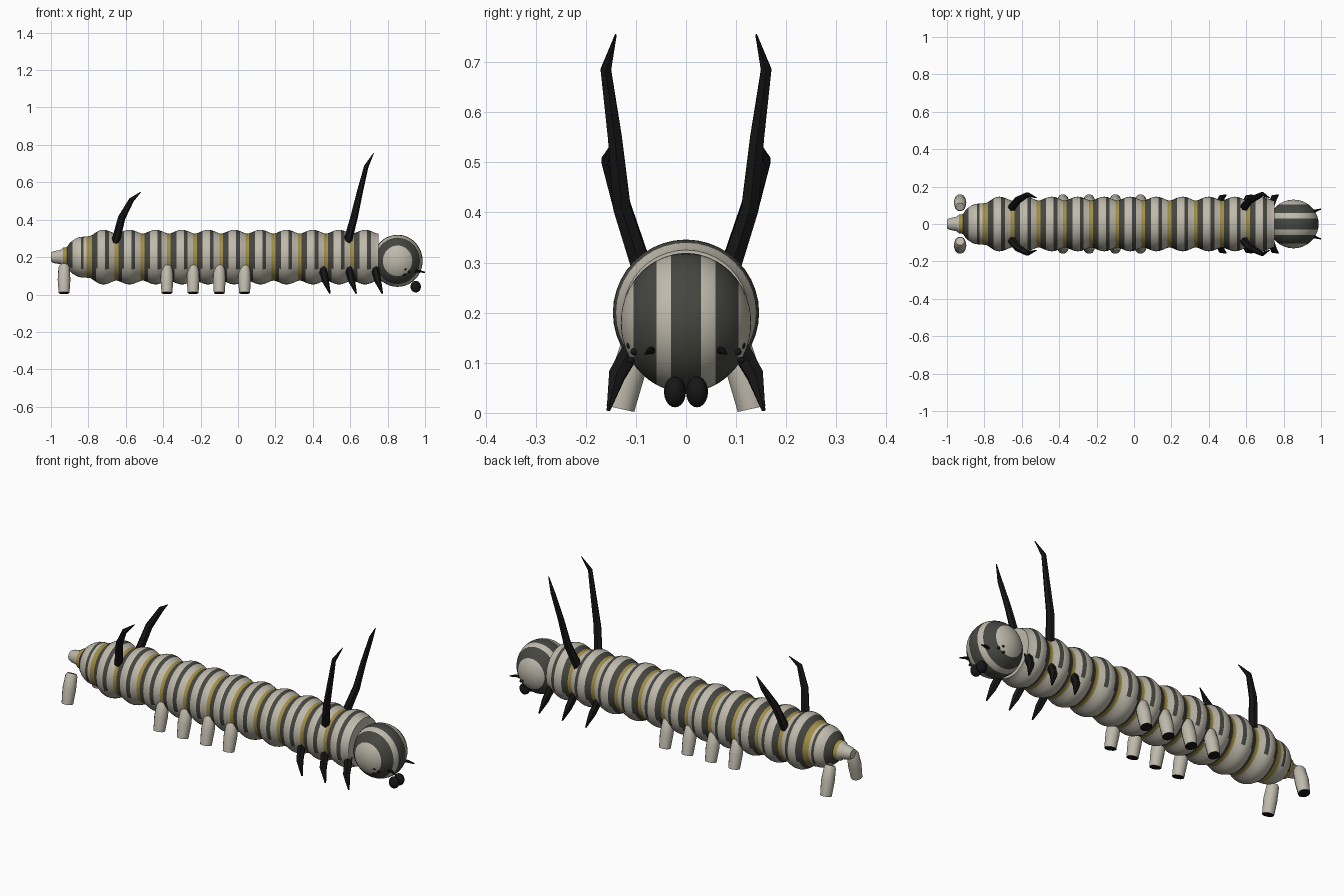
import bpy, bmesh, math
from mathutils import Vector

cube = bpy.data.objects.get("Cube")
if cube:
    bpy.data.objects.remove(cube, do_unlink=True)


def material(name, r, g, b):
    m = bpy.data.materials.new(name)
    m.use_nodes = True
    m.diffuse_color = (r, g, b, 1)
    m.node_tree.nodes["Principled BSDF"].inputs["Base Color"].default_value = (r, g, b, 1)
    return m


PALE, DARK, YELLOW, BLACK = range(4)
MATS = [material("pale", .52, .49, .41), material("dark_stripe", .06, .06, .052),
        material("yellow_stripe", .36, .27, .06), material("black", .008, .008, .008)]


def finish(bm, name, paint, angle=40, mirror=False):
    """Paint faces, shade and optionally mirror across the body's long axis."""
    bmesh.ops.recalc_face_normals(bm, faces=bm.faces)
    for f in bm.faces:
        f.material_index = paint(f)
    mesh = bpy.data.meshes.new(name)
    bm.to_mesh(mesh)
    bm.free()
    ob = bpy.data.objects.new(name, mesh)
    bpy.context.collection.objects.link(ob)
    for m in MATS:
        mesh.materials.append(m)
    if mirror:
        mod = ob.modifiers.new("Mirror", 'MIRROR')
        mod.use_axis = (False, True, False)
        mod.use_clip = False
        mod.use_mirror_merge = False
    bpy.ops.object.select_all(action='DESELECT')
    ob.select_set(True)
    bpy.context.view_layer.objects.active = ob
    bpy.ops.object.shade_smooth_by_angle(angle=math.radians(angle))
    return ob


def tube(path, radii, sides):
    """Skin circles of the given radii along a path, with capped ends."""
    bm = bmesh.new()
    pts = [Vector(p) for p in path]
    rings = []
    for i, p in enumerate(pts):
        d = (pts[min(i + 1, len(pts) - 1)] - pts[max(i - 1, 0)]).normalized()
        ref = Vector((0, 1, 0)) if abs(d.y) < .8 else Vector((1, 0, 0))
        u = d.cross(ref).normalized()
        v = d.cross(u)
        rings.append([bm.verts.new(p + radii[i] * (math.cos(a) * u + math.sin(a) * v))
                      for a in (math.tau * k / sides for k in range(sides))])
    for a, b in zip(rings, rings[1:]):
        for k in range(sides):
            n = (k + 1) % sides
            bm.faces.new((a[k], a[n], b[n], b[k]))
    bm.faces.new(rings[0])
    bm.faces.new(rings[-1])
    return bm


def ellipsoid(center, size, name, mirror=True):
    bm = bmesh.new()
    bmesh.ops.create_uvsphere(bm, u_segments=16, v_segments=10, radius=1)
    for v in bm.verts:
        v.co = Vector(center) + Vector([c * s for c, s in zip(v.co, size)])
    return finish(bm, name, lambda f: BLACK, 60, mirror)


# Segmented body: tapered tail followed by evenly rounded segments
AXIS, PITCH, GROOVE = .2, .14, -.79
tail = [(-1, .024), (-.985, .032), (-.95, .038), (-.935, .05), (-.915, .053), (-.9, .075),
        (-.885, .088), (-.87, .098), (-.855, .105), (-.84, .108), (-.825, .109), (-.81, .11)]
profile = list(tail)
for i in range(155):
    x = GROOVE + i * .01
    lift = .5 - .5 * math.cos(math.tau * (x - GROOVE) / PITCH)
    low = .125 - .012 * max(0, 1 - (x - GROOVE) / .07)
    profile.append((x, low + (.146 - low) * lift ** .75))


def body_paint(f):
    c = f.calc_center_median()
    if c.x < -.93 or c.x > .745:
        return PALE
    p = ((c.x - GROOVE) / PITCH) % 1
    if p < .1 or p > .9:
        return YELLOW
    under = c.z < AXIS - .06
    if .1 < p < (.18 if under else .32):
        return DARK
    if .6 < p < .74 and not under:
        return DARK
    return PALE


finish(tube([(x, 0, AXIS) for x, r in profile], [r for x, r in profile], 40),
       "segmented_body", body_paint)

# Head: sphere with its poles at the sides so stripes follow its rings
HEAD = Vector((.853, 0, .18))
bm = bmesh.new()
bmesh.ops.create_uvsphere(bm, u_segments=40, v_segments=40, radius=1)
for v in bm.verts:
    x, y, z = v.co
    v.co = HEAD + Vector((x * .134, z * .13, y * .139))


def head_paint(f):
    y = abs(f.calc_center_median().y)
    return DARK if y < .027 or .06 < y < .103 else PALE


finish(bm, "head", head_paint)

# Mouthparts, feelers and eyes
ellipsoid((.95, .022, .042), (.028, .022, .031), "mandibles")
finish(tube([(.935, .067, .125), (.97, .071, .125), (1, .08, .118)], [.009, .007, .003], 8),
       "feelers", lambda f: BLACK, mirror=True)
for i, (x, y, z) in enumerate([(.915, .104, .122), (.895, .112, .135), (.89, .11, .105)]):
    ellipsoid((x, y, z), (.007, .007, .007), f"eyes_{i + 1}")

# Long horns behind the head and shorter ones near the tail
finish(tube([(.585, .085, .28), (.62, .128, .41), (.652, .142, .55), (.686, .16, .685),
             (.725, .14, .755)], [.023, .02, .016, .012, .002], 6),
       "front_horns", lambda f: BLACK, 25, True)
finish(tube([(-.655, .085, .28), (-.622, .127, .41), (-.57, .157, .505), (-.52, .14, .548)],
            [.023, .02, .014, .002], 6), "rear_horns", lambda f: BLACK, 25, True)

# Clawed walking legs
for i, x in enumerate((.45, .59, .73)):
    finish(tube([(x, .095, .15), (x + .017, .138, .075), (x + .042, .155, .005)],
                [.022, .019, .004], 6), f"walking_legs_{i + 1}", lambda f: BLACK, 25, True)


# Stubby prolegs with dark soles
def proleg_paint(f):
    return BLACK if f.normal.z < -.6 and f.calc_center_median().z < .02 else PALE


for i, x in enumerate((-.93, -.38, -.24, -.1, .035)):
    finish(tube([(x, .092, .157), (x, .097, .145), (x, .115, .08), (x, .131, .008)],
                [.023, .03, .034, .029], 14), f"prolegs_{i + 1}", proleg_paint, 50, True)
